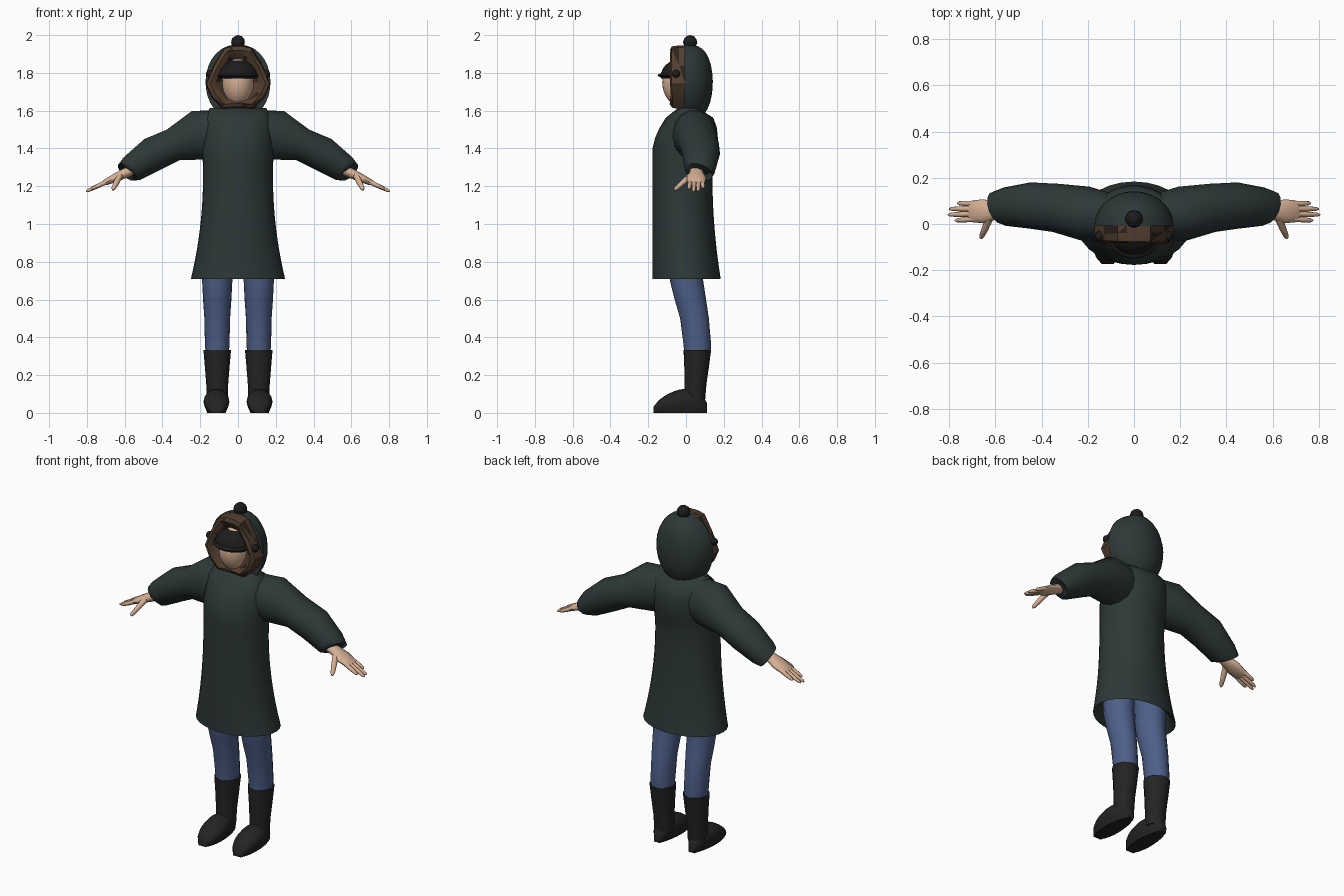
import bpy, bmesh, math, random
from mathutils import Vector

random.seed(4)
if "Cube" in bpy.data.objects:
    bpy.data.objects.remove(bpy.data.objects["Cube"], do_unlink=True)


def material(name, *rgb):
    m = bpy.data.materials.new(name)
    m.use_nodes = True
    m.diffuse_color = (*rgb, 1)
    m.node_tree.nodes["Principled BSDF"].inputs["Base Color"].default_value = (*rgb, 1)
    return m


COAT = material("dark green cloth", 0.026, 0.04, 0.038)
SKIN = material("skin", 0.68, 0.44, 0.3)
DENIM = material("blue denim", 0.075, 0.115, 0.25)
RUBBER = material("black rubber", 0.017, 0.017, 0.017)
WOOL = material("black wool", 0.012, 0.012, 0.013)
FUR = material("brown fur", 0.085, 0.048, 0.028)
FUR_DARK = material("dark brown fur", 0.03, 0.018, 0.012)


def finish(name, bm, *mats, mirror=False, angle=50):
    """Turn a bmesh into a shaded object, mirrored to the other side if asked."""
    bmesh.ops.recalc_face_normals(bm, faces=bm.faces)
    mesh = bpy.data.meshes.new(name)
    bm.to_mesh(mesh)
    bm.free()
    for mat in mats:
        mesh.materials.append(mat)
    mesh.polygons.foreach_set("use_smooth", [True] * len(mesh.polygons))
    mesh.set_sharp_from_angle(angle=math.radians(angle))
    ob = bpy.data.objects.new(name, mesh)
    bpy.context.scene.collection.objects.link(ob)
    if mirror:
        ob.modifiers.new("Mirror", "MIRROR").use_mirror_merge = False


def bridge(rings, caps=True):
    """Join a list of point loops into a tube."""
    bm = bmesh.new()
    loops = [[bm.verts.new(point) for point in ring] for ring in rings]
    for low, high in zip(loops, loops[1:]):
        for i in range(len(low)):
            bm.faces.new((low[i - 1], low[i], high[i], high[i - 1]))
    if caps:
        bm.faces.new(loops[0])
        bm.faces.new(loops[-1])
    return bm


def ellipse(centre, u, v, sides):
    angles = [math.tau * i / sides for i in range(sides)]
    return [Vector(centre) + Vector(u) * math.cos(a) + Vector(v) * math.sin(a)
            for a in angles]


def level(x, y, z, width, depth, sides=16):
    """Level ring with half width and half depth."""
    return ellipse((x, y, z), (width, 0, 0), (0, depth, 0), sides)


def limb(path, sizes, sides=14):
    """Rings square to a path, each with half depth and half height."""
    path = [Vector(point) for point in path]
    rings = []
    for i, (depth, height) in enumerate(sizes):
        along = (path[min(i + 1, len(path) - 1)] - path[max(i - 1, 0)]).normalized()
        side = Vector((0, 1, 0))
        side = (side - along * side.dot(along)).normalized()
        rings.append(ellipse(path[i], side * depth, along.cross(side) * height, sides))
    return bridge(rings)


def ball(centre, size, floor=None):
    """Ellipsoid, flattened below the floor height if one is given."""
    bm = bmesh.new()
    bmesh.ops.create_uvsphere(bm, u_segments=20, v_segments=12, radius=1)
    bmesh.ops.scale(bm, verts=bm.verts, vec=size)
    bmesh.ops.translate(bm, verts=bm.verts, vec=centre)
    if floor is not None:
        for vert in bm.verts:
            vert.co.z = max(vert.co.z, floor)
    return bm


def knob(centre, radius):
    bm = bmesh.new()
    bmesh.ops.create_icosphere(bm, subdivisions=2, radius=radius)
    bmesh.ops.translate(bm, verts=bm.verts, vec=centre)
    return bm


# Coat body: flares from the waist, rounds off at the shoulders, hem folded in
HEM, WAIST, NECK = 0.71, 1.25, 1.62
coat = [level(0, 0, HEM + 0.2, 0.17, 0.12, 28), level(0, 0, HEM + 0.02, 0.22, 0.16, 28)]
STEPS = 18
for i in range(STEPS):
    z = HEM + (NECK - 0.005 - HEM) * i / (STEPS - 1)
    rise = z - WAIST
    top = min(1, (NECK - z) / 0.2)
    width = (0.185 + 0.22 * rise ** 2) * top ** 0.1
    front = 0.177 * top ** 0.4
    back = (0.14 + (0.15 if rise < 0 else 1) * rise ** 2) * top ** 0.4
    coat.append(level(0, (back - front) / 2, z, width, (front + back) / 2, 28))
finish("coat_body", bridge(coat), COAT)

# Sleeves: full at the shoulder, gathered and turned in at the cuff
finish("sleeves", limb(
    [(0.1, 0.03, 1.48), (0.21, 0.045, 1.47), (0.34, 0.07, 1.42),
     (0.45, 0.08, 1.37), (0.56, 0.075, 1.295), (0.59, 0.07, 1.275), (0.57, 0.07, 1.285)],
    [(0.1, 0.125), (0.118, 0.135), (0.105, 0.09),
     (0.1, 0.094), (0.083, 0.076), (0.075, 0.06), (0.05, 0.04)]),
    COAT, mirror=True, angle=60)


# Hands: everything lies on one sloping plane below the wrist
def on_hand(x, y):
    return x, y, 1.55 - 0.47 * x


def finger(name, base, tip, radius):
    base, tip = Vector(base), Vector(tip)
    shape = ((0, 1.1), (0.5, 1), (0.9, 0.75), (1, 0.3))
    finish(name, limb([base.lerp(tip, t) for t, s in shape],
                      [(radius * s, radius * s) for t, s in shape], 8),
           SKIN, mirror=True)


finish("palms", limb([on_hand(x, 0.055) for x in (0.53, 0.6, 0.65, 0.7, 0.715)],
                     [(0.035, 0.03), (0.037, 0.027), (0.052, 0.023),
                      (0.047, 0.017), (0.04, 0.01)]), SKIN, mirror=True)
reach = {"index": 0.775, "middle": 0.805, "ring": 0.8, "little": 0.765}
for i, (name, x) in enumerate(reach.items()):
    finger(name + "_fingers", on_hand(0.69, 0.022 * (i + 1)),
           on_hand(x, 0.015 + 0.025 * i), 0.0115)
finger("thumbs", on_hand(0.625, 0.025), (0.663, -0.062, 1.18), 0.015)

# Jeans: the legs lean forward from boot to hip
LEG = 0.11
finish("jeans", bridge([level(LEG, y, z, r, r + 0.008) for z, y, r in (
    (0.3, 0.06, 0.06), (0.36, 0.06, 0.065), (0.5, 0.045, 0.068),
    (0.6, 0.023, 0.075), (0.7, 0.003, 0.08), (0.9, 0, 0.085))]),
    DENIM, mirror=True)

# Boots: a shaft with an open rim, and a foot that lowers towards the toe
finish("boot_shafts", bridge([level(LEG, y, z, r, r) for z, y, r in (
    (0.05, 0.045, 0.055), (0.15, 0.05, 0.058), (0.24, 0.056, 0.065),
    (0.333, 0.06, 0.073), (0.333, 0.06, 0.06))]), RUBBER, mirror=True)
foot = []
for i in range(11):
    t = 0.02 + 0.096 * i
    bulge = math.sin(math.pi * t) ** 0.4
    half = (0.077 - 0.03 * t) * bulge
    ring = ellipse((LEG + 0.004, 0.118 - 0.297 * t, half),
                   ((0.058 + 0.02 * t) * bulge, 0, 0), (0, 0, half), 16)
    for point in ring:
        if point.z < 0.02:
            point.z = 0
    foot.append(ring)
finish("boot_feet", bridge(foot), RUBBER, mirror=True)

# Head and neck
finish("head", ball((0, -0.02, 1.75), (0.086, 0.106, 0.13)), SKIN)
finish("neck", bridge([level(0, 0.01, z, 0.05, 0.05) for z in (1.55, 1.7)]), SKIN)

# Cap: a dome with a thin brim and a knob on each side
finish("cap_dome", ball((0, -0.04, 1.775), (0.108, 0.095, 0.095), floor=1.77), WOOL)
finish("cap_brim", ball((0, -0.05, 1.787), (0.112, 0.1, 0.019)), WOOL)
finish("cap_knobs", knob((0.148, -0.052, 1.795), 0.022), WOOL, mirror=True)

# Hood: half rings, flat towards the face, narrowing to the neck and crown
hood = []
for i in range(13):
    lift = -1 + 2.5 * i / 12
    width = 0.172 * math.cos(lift) ** 0.9
    back = 0.15 * math.cos(lift) ** 0.6
    arc = [math.pi * k / 14 for k in range(15)]
    hood.append([(width * math.cos(a), back * math.sin(a) - 0.008,
                  1.75 + 0.2 * math.sin(lift)) for a in arc])
finish("hood", bridge(hood), COAT)

# Fur trim: a pointed frame around the face, funnelling inwards
half = [(0.03, 1.945), (0.072, 1.935), (0.13, 1.84), (0.172, 1.74),
        (0.14, 1.67), (0.085, 1.61), (0.03, 1.615)]
outline = half + [(-x, z) for x, z in reversed(half)]
MIDDLE = 1.77
trim = []
for y, s in ((0, 1), (-0.04, 1), (-0.075, 0.97), (-0.083, 0.85),
             (-0.07, 0.7), (-0.04, 0.55), (-0.03, 0.4)):
    trim.append([(x * s, y + random.uniform(-0.004, 0.004), MIDDLE + (z - MIDDLE) * s)
                 for x, z in outline])
bm = bridge(trim, caps=False)
bmesh.ops.triangulate(bm, faces=bm.faces)
for face in bm.faces:
    face.material_index = int(random.random() < 0.13)
finish("fur_trim", bm, FUR, FUR_DARK, angle=25)

# Pompom
finish("pompom", knob((0, 0.022, 1.962), 0.038), WOOL, angle=15)
